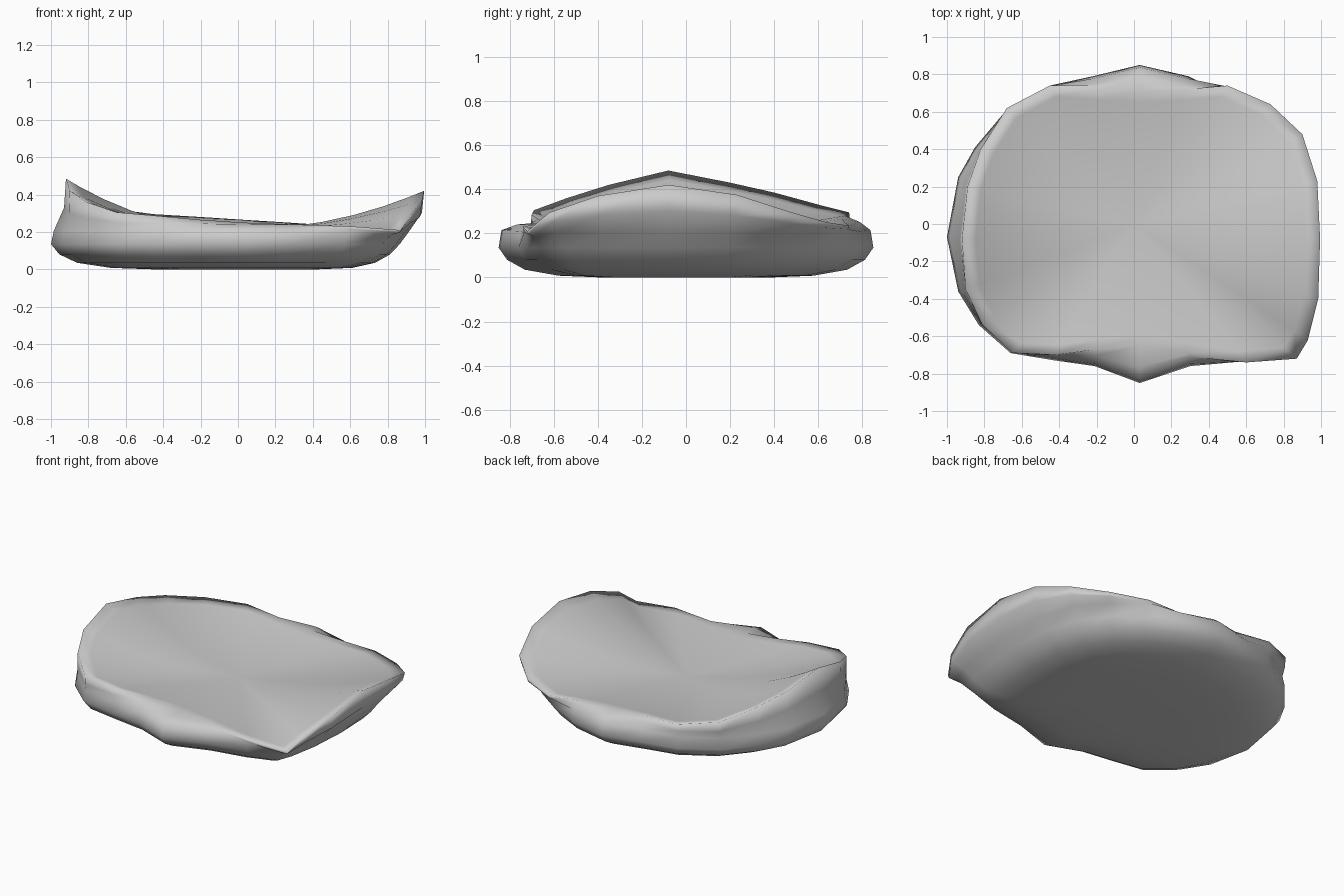
import bpy, bmesh
from mathutils import Vector

if "Cube" in bpy.data.objects:
    bpy.data.objects.remove(bpy.data.objects["Cube"])

# Rim (x, y, z) and widest outline (x, y), counter-clockwise from the right side
RIM = [(.995, -.08, .42), (.98, .23, .375), (.90, .48, .295), (.73, .64, .25),
       (.50, .74, .235), (.27, .72, .25), (.03, .71, .265), (-.20, .72, .28),
       (-.45, .74, .295), (-.68, .62, .325), (-.82, .40, .385), (-.89, .20, .43),
       (-.92, -.08, .485), (-.90, -.35, .42), (-.81, -.54, .36), (-.65, -.69, .305),
       (-.42, -.70, .285), (-.20, -.67, .265), (.03, -.65, .25), (.30, -.69, .24),
       (.60, -.74, .23), (.87, -.72, .21), (.93, -.62, .295), (.985, -.40, .37)]
BELLY = [(.94, -.08), (.93, .20), (.86, .43), (.71, .61),
         (.50, .72), (.29, .79), (.03, .85), (-.22, .79),
         (-.45, .74), (-.69, .60), (-.85, .41), (-.94, .25),
         (-1.0, -.07), (-.94, -.36), (-.83, -.54), (-.66, -.69),
         (-.42, -.73), (-.21, -.76), (.03, -.85), (.30, -.76),
         (.60, -.75), (.84, -.71), (.88, -.60), (.92, -.38)]
CENTRE_Z = .215

bm = bmesh.new()


def ring(points):
    return [bm.verts.new(p) for p in points]


def bridge(a, b):
    n = len(a)
    for i in range(n):
        j = (i + 1) % n
        bm.faces.new((a[i], a[j], b[j], b[i]))


def cap(loop, z):
    c = bm.verts.new((0, 0, z))
    for i in range(len(loop)):
        bm.faces.new((loop[i], loop[(i + 1) % len(loop)], c))


def flare(x):
    """How strongly the side slopes inwards below the rim (right side only)."""
    return max(0, min(1, (x - .3) / .5))


rim = [Vector(p) for p in RIM]
rings = []

# Underside, from the middle outwards
for s, z, inset in ((.45, 0, 0), (.68, .008, .03), (.86, .035, .08),
                    (.955, .08, .09), (1.0, .135, .08)):
    rings.append(ring([(x * (s - inset * flare(x)), y * (s - inset * flare(x)), z)
                       for x, y in BELLY]))

# Upper belly, then a neck that is concave at the sides and rolled at front and back
upper, neck = [], []
for (x, y), r in zip(BELLY, rim):
    s = .985 - .01 * flare(x)
    roll = max(0, 1 - abs(x) / .5)
    u = Vector((x * s, y * s, min(.205 + .01 * roll, r.z - .025)))
    n = r.lerp(u, .15 + .5 * roll)
    n.z = r.z + (u.z - r.z) * (.55 - .3 * roll)
    upper.append(u)
    neck.append(n)
rings += [ring(upper), ring(neck), ring(rim)]

# Dished top, from the rim inwards
for t in (.92, .78, .62, .45, .28, .12):
    rings.append(ring([(r.x * t, r.y * t, CENTRE_Z + (r.z - CENTRE_Z) * t ** 2.1) for r in rim]))

for a, b in zip(rings, rings[1:]):
    bridge(a, b)
cap(rings[0], 0)
cap(rings[-1], CENTRE_Z)
bmesh.ops.recalc_face_normals(bm, faces=bm.faces)

mesh = bpy.data.meshes.new("seat_cushion")
bm.to_mesh(mesh)
bm.free()
cushion = bpy.data.objects.new("seat_cushion", mesh)
bpy.context.collection.objects.link(cushion)
bpy.context.view_layer.objects.active = cushion
cushion.select_set(True)
bpy.ops.object.shade_smooth()
